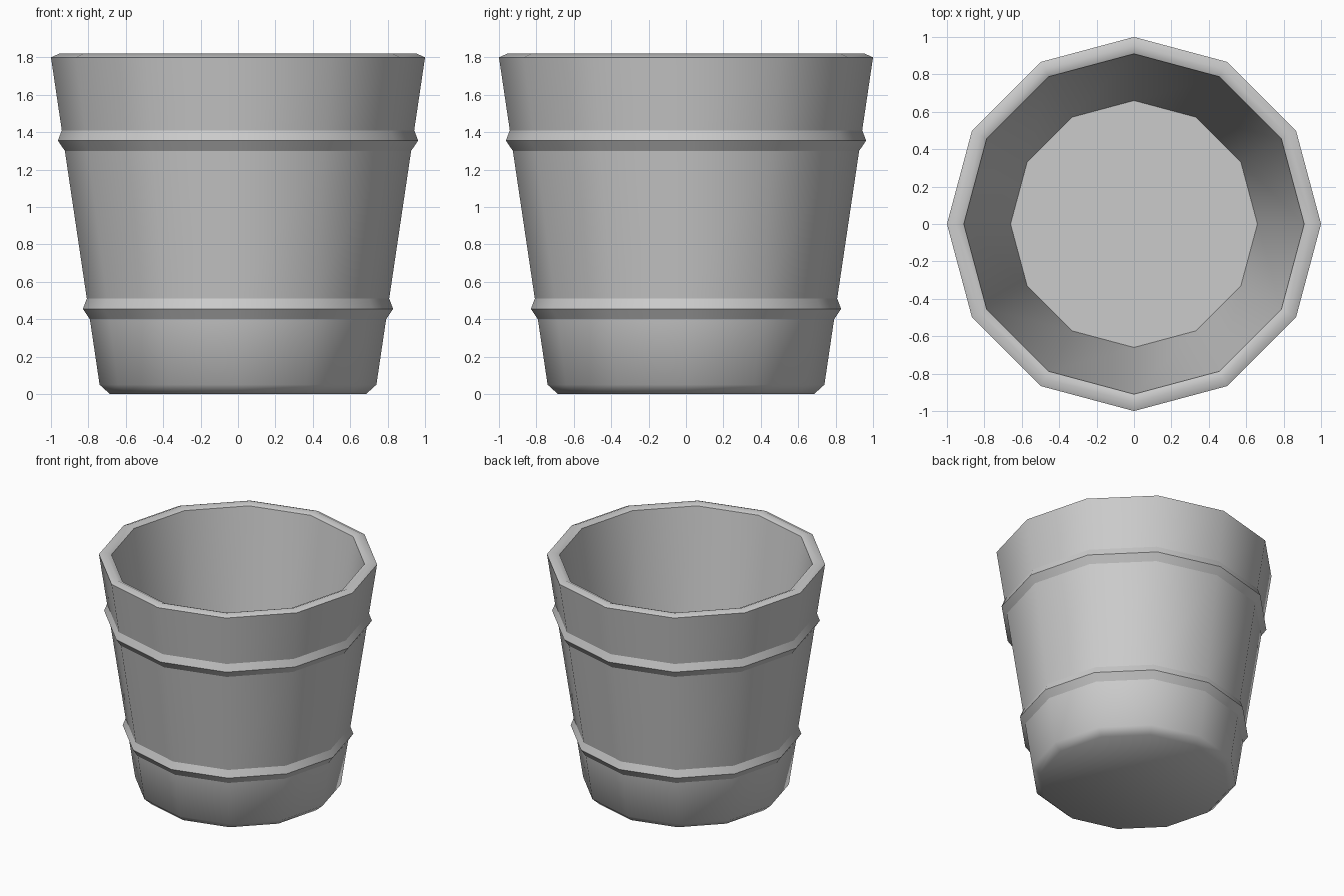
import bpy, bmesh, math

SIDES = 12
if "Cube" in bpy.data.objects:
    bpy.data.objects.remove(bpy.data.objects["Cube"])

# One plain grey for the whole pot
grey = bpy.data.materials.new("plain grey")
grey.use_nodes = True
color = (0.6, 0.6, 0.6, 1)
grey.diffuse_color = color
grey.node_tree.nodes["Principled BSDF"].inputs["Base Color"].default_value = color


def lathe(name, profile, cap_ends=False, smooth=50):
    """Turn (radius, height) points, listed bottom outside to inside, round z."""
    bm = bmesh.new()
    rings = []
    for r, z in profile:
        angles = [2 * math.pi * i / SIDES for i in range(SIDES)]
        rings.append([bm.verts.new((r * math.cos(a), r * math.sin(a), z)) for a in angles])
    for low, high in zip(rings, rings[1:]):
        for i in range(SIDES):
            j = (i + 1) % SIDES
            bm.faces.new((low[i], low[j], high[j], high[i]))
    if cap_ends:
        bm.faces.new(rings[0][::-1])
        bm.faces.new(rings[-1])
    mesh = bpy.data.meshes.new(name)
    bm.to_mesh(mesh)
    bm.free()
    mesh.materials.append(grey)
    obj = bpy.data.objects.new(name, mesh)
    bpy.context.collection.objects.link(obj)
    bpy.ops.object.select_all(action="DESELECT")
    obj.select_set(True)
    bpy.context.view_layer.objects.active = obj
    bpy.ops.object.shade_smooth_by_angle(angle=math.radians(smooth))
    return obj


def wall_radius(z):
    return 0.74 + (z - 0.05) * 0.26 / 1.75


# Tapered body: bevelled foot, outer wall, rounded rim, inner wall and floor
bands = (0.455, 1.355)
outer = [(wall_radius(z + d), z + d) for z in bands for d in (-0.055, 0.055)]
lathe("pot_body", [(0.685, 0), (0.74, 0.05), *outer, (1, 1.8),
                   (0.955, 1.82), (0.91, 1.8), (0.66, 0.12)], cap_ends=True)

# Raised ridged hoops round the wall
for name, z in zip(("lower_hoop", "upper_hoop"), bands):
    lathe(name, [(wall_radius(z - 0.055), z - 0.055), (wall_radius(z) + 0.029, z),
                 (wall_radius(z + 0.055), z + 0.055)])
